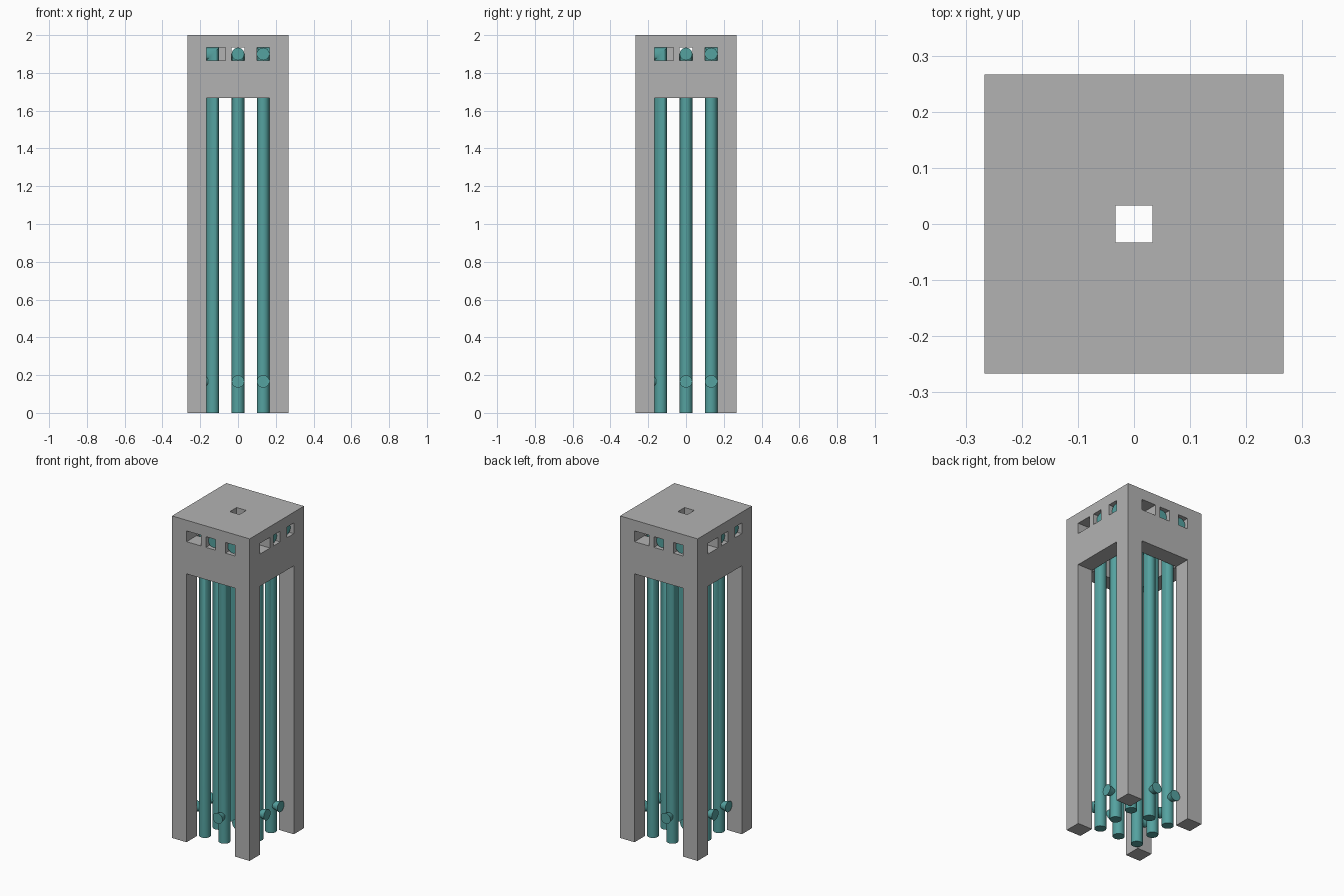
import bpy, bmesh, math
from mathutils import Vector, Matrix

if "Cube" in bpy.data.objects:
    bpy.data.objects.remove(bpy.data.objects["Cube"])

U = 1 / 30          # design module: every size is a whole number of modules
SIDES = 24


def material(name, rgb):
    m = bpy.data.materials.new(name)
    m.diffuse_color = (*rgb, 1)
    m.use_nodes = True
    m.node_tree.nodes["Principled BSDF"].inputs["Base Color"].default_value = m.diffuse_color
    return m


concrete = material("concrete_grey", (0.45, 0.45, 0.45))
teal = material("teal_metal", (0.09, 0.36, 0.35))


def finish(bm, name, mat, smooth=False):
    bmesh.ops.remove_doubles(bm, verts=bm.verts, dist=1e-5)
    bmesh.ops.recalc_face_normals(bm, faces=bm.faces)
    bmesh.ops.scale(bm, vec=(U, U, U), verts=bm.verts)
    me = bpy.data.meshes.new(name)
    bm.to_mesh(me)
    bm.free()
    me.materials.append(mat)
    ob = bpy.data.objects.new(name, me)
    bpy.context.collection.objects.link(ob)
    if smooth:
        bpy.ops.object.select_all(action='DESELECT')
        bpy.context.view_layer.objects.active = ob
        ob.select_set(True)
        bpy.ops.object.shade_smooth_by_angle(angle=math.radians(35))
    return ob


# Tower frame: solid cells of a coarse grid, skinned where solid meets empty
XS = [-8, -5, -3, -2, -1, 1, 2, 3, 5, 8]
ZS = [0, 50, 56, 58, 60]


def solid(x, y, z):
    if max(abs(x), abs(y)) > 8 or not 0 < z < 60:
        return False
    if z > 58:                                   # roof with central opening
        return max(abs(x), abs(y)) > 1
    if abs(x) < 5 and abs(y) < 5:                # hollow core
        return False
    if abs(x) > 5 and abs(y) > 5:                # corner legs
        return True
    if z < 50:                                   # tall openings
        return False
    if 56 < z < 58:                              # three windows per wall
        for _ in range(4):
            if y < -5 and (-5 < x < -2 or -1 < x < 1 or 3 < x < 5):
                return False
            x, y = -y, x
    return True


bm = bmesh.new()
axes = [XS, XS, ZS]
for i in range(len(XS) - 1):
    for j in range(len(XS) - 1):
        for k in range(len(ZS) - 1):
            lo = Vector((XS[i], XS[j], ZS[k]))
            hi = Vector((XS[i + 1], XS[j + 1], ZS[k + 1]))
            mid = (lo + hi) / 2
            if not solid(*mid):
                continue
            for a in range(3):
                for end in (lo, hi):
                    probe = mid.copy()
                    probe[a] = end[a] + (0.1 if end is hi else -0.1)
                    if solid(*probe):
                        continue
                    b, c = (a + 1) % 3, (a + 2) % 3
                    quad = []
                    for p, q in ((lo, lo), (hi, lo), (hi, hi), (lo, hi)):
                        v = Vector()
                        v[a], v[b], v[c] = end[a], p[b], q[c]
                        quad.append(bm.verts.new(v))
                    bm.faces.new(quad)
bmesh.ops.remove_doubles(bm, verts=bm.verts, dist=1e-4)
bmesh.ops.recalc_face_normals(bm, faces=bm.faces)
bmesh.ops.dissolve_limit(bm, angle_limit=0.01, verts=bm.verts, edges=bm.edges)
finish(bm, "tower_frame", concrete)


def loft(rings, name, rot, x):
    """Skin rings given in a local frame facing -y, then place at a wall."""
    bm = bmesh.new()
    loops = [[bm.verts.new(p) for p in ring] for ring in rings]
    for r, s in zip(loops, loops[1:]):
        for n in range(SIDES):
            m = (n + 1) % SIDES
            bm.faces.new((r[n], r[m], s[m], s[n]))
    bm.faces.new(loops[0])
    bm.faces.new(loops[-1])
    bmesh.ops.transform(bm, matrix=rot @ Matrix.Translation((x, -4, 0)), verts=bm.verts)
    finish(bm, name, teal, smooth=True)


circle = [(math.cos(2 * math.pi * n / SIDES), math.sin(2 * math.pi * n / SIDES))
          for n in range(SIDES)]

# Eight pipes, two per wall: mitred elbow into the window, small horn near the foot
for side, wall in enumerate(("front", "right", "back", "left")):
    rot = Matrix.Rotation(side * math.pi / 2, 4, 'Z')
    for x, place in ((0, "middle"), (4, "corner")):
        foot = [(c, s, 0) for c, s in circle]
        mitre = [(c, s, 57 + s) for c, s in circle]
        mouth = [(c, -3.3, 57 + s) for c, s in circle]
        loft([foot, mitre, mouth], f"{wall}_{place}_pipe", rot, x)
        horn = [[(r * c, -d, 5 + r * s) for c, s in circle]
                for d, r in ((0, 0.5), (2, 1))]
        loft(horn, f"{wall}_{place}_horn", rot, x)
